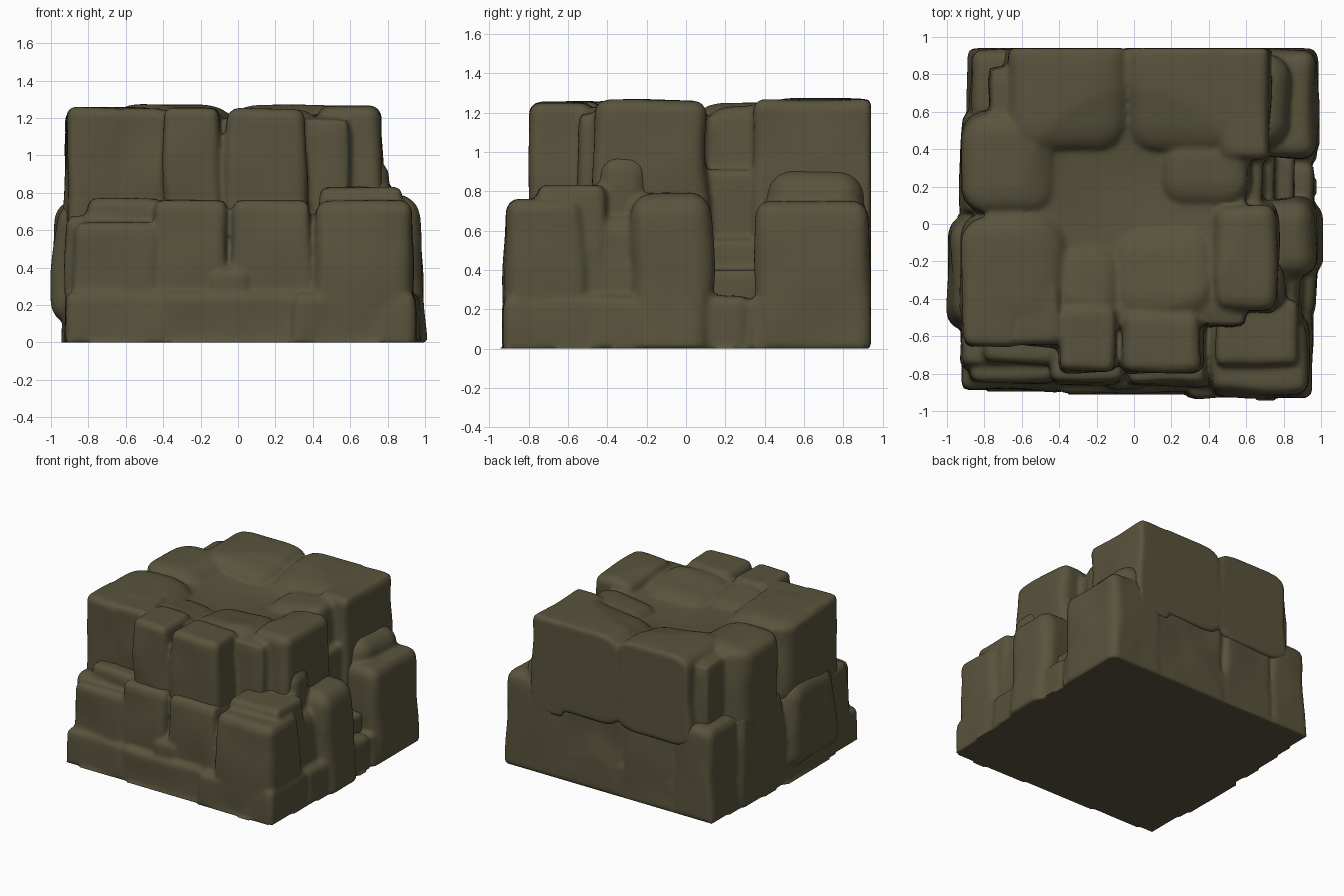
import bpy
import bmesh
from mathutils import Vector, noise

if "Cube" in bpy.data.objects:
    bpy.data.objects.remove(bpy.data.objects["Cube"], do_unlink=True)

stone = bpy.data.materials.new("dark_olive_stone")
stone.use_nodes = True
COLOUR = (0.10, 0.088, 0.046, 1)
stone.diffuse_color = COLOUR
stone.node_tree.nodes["Principled BSDF"].inputs["Base Color"].default_value = COLOUR
made = []


def dish(p):
    """Sink the middle of the plateau below its rim."""
    if p.z > 1:
        reach = min(1, (Vector((p.x, p.y - 0.12)).length / 0.6) ** 2)
        p.z -= 0.07 * (1 - reach) * min(1, (p.z - 1) * 8)


def rock(name, x, y, z, radius=0.045, taper=0.05, edge=None):
    """A rounded, tapered, uneven block; edge is the rounding height if it differs."""
    low, high = Vector((x[0], y[0], z[0])), Vector((x[1], y[1], z[1]))
    mid, half = (low + high) / 2, (high - low) / 2
    r = min(radius, min(half) * 0.9)
    round_by = Vector((r, r, edge or r))
    seed = Vector((len(made) * 3.7, len(made) * 1.3, 0))
    bm = bmesh.new()
    bmesh.ops.create_cube(bm, size=2)
    bmesh.ops.subdivide_edges(bm, edges=bm.edges[:], cuts=15, use_grid_fill=True)
    for v in bm.verts:
        p = Vector([c * h for c, h in zip(v.co, half)])
        inner = Vector([max(b - h, min(h - b, c)) for c, h, b in zip(p, half, round_by)])
        out = Vector([(c - i) / b for c, i, b in zip(p, inner, round_by)]).normalized()
        p = inner + out * round_by
        shrink = 1 - taper * p.z / half.z
        p = Vector((p.x * shrink, p.y * shrink, p.z)) + mid
        bump = noise.noise_vector(p * 3 + seed) * 0.022
        bump.z *= 0.4
        p += bump
        dish(p)
        p.y = min(0.94, p.y)
        p.z = max(0, p.z)
        v.co = p
    mesh = bpy.data.meshes.new(name)
    bm.to_mesh(mesh)
    bm.free()
    mesh.materials.append(stone)
    made.append(bpy.data.objects.new(name, mesh))
    bpy.context.collection.objects.link(made[-1])


def weld(name, parts):
    """Fuse a course of blocks into one skin with soft creases."""
    bpy.ops.object.select_all(action="DESELECT")
    for part in parts:
        part.select_set(True)
    course = parts[0]
    bpy.context.view_layer.objects.active = course
    bpy.ops.object.join()
    course.name = name
    skin = course.modifiers.new("skin", "REMESH")
    skin.mode = "VOXEL"
    skin.voxel_size = 0.016
    soften = course.modifiers.new("soften", "SMOOTH")
    soften.factor = 0.5
    soften.iterations = 3
    for modifier in (skin.name, soften.name):
        bpy.ops.object.modifier_apply(modifier=modifier)
    bpy.ops.object.shade_smooth()


# Base course around the foot
FOOT = (-.25, .27)
rock("base_slab", (-.86, .88), (-.86, .88), (-.2, .25), taper=0)
rock("base_front_left", (-.93, -.37), (-.89, -.4), FOOT, taper=.02)
rock("base_front_middle", (-.42, .33), (-.91, -.4), FOOT, taper=.02)
rock("base_front_right", (.28, .95), (-.93, -.4), FOOT, taper=.02)
rock("base_back_left", (-.88, -.56), (.56, .94), FOOT, taper=.02)
rock("base_back_middle", (-.58, .45), (.5, .93), FOOT, taper=.02)
rock("base_back_right", (.4, .97), (.32, .93), FOOT, taper=.02)
rock("base_left_front", (-.94, -.5), (-.5, .08), FOOT, taper=.02)
rock("base_left_back", (-.9, -.5), (.05, .6), FOOT, taper=.02)
rock("base_right_middle", (.5, .97), (-.5, .33), FOOT, taper=.02)

# Lower course, front
rock("lower_front_left_block", (-.88, -.41), (-.85, -.5), (-.1, .64))
rock("lower_front_left_ledge", (-.81, -.4), (-.75, -.4), (.1, .77))
rock("lower_front_middle_block", (-.45, -.05), (-.86, -.45), (-.1, .76))
rock("lower_front_centre_block", (-.04, .4), (-.87, -.45), (-.1, .76), taper=.07)
rock("small_front_stone", (-.15, .06), (-.89, -.7), (.1, .4))
rock("lower_front_wedge", (.28, .5), (-.82, -.4), (-.1, .62), taper=.1)
rock("lower_front_right_block", (.4, .94), (-.92, -.5), (-.1, .76), .07)
rock("lower_front_right_cap", (.43, .89), (-.76, -.4), (.2, .83))
rock("lower_front_right_flank", (.5, .9), (-.66, -.2), (-.1, .68), .1, .1)

# Lower course, sides and back
rock("lower_left_front_block", (-.99, -.55), (-.56, .04), (.1, .76), .12)
rock("lower_left_corner_block", (-.92, -.6), (-.78, -.4), (-.1, .68))
rock("lower_left_back_block", (-.92, -.5), (.03, .6), (-.1, .74))
rock("lower_back_left_block", (-.88, -.54), (.55, .94), (-.1, .73), .06)
rock("lower_back_middle_block", (-.56, -.08), (.55, .93), (-.1, .7))
rock("lower_back_right_block", (-.1, .62), (.55, .93), (-.1, .68))
rock("lower_right_back_block", (.5, .98), (.35, .94), (-.1, .75), .08)
rock("lower_right_back_shoulder", (.5, .84), (.4, .92), (.3, .9), .14, .08)
rock("lower_right_middle_block", (.5, .99), (-.28, .14), (-.1, .79), .11, .07)
rock("right_front_slope", (.45, .82), (-.46, -.18), (-.1, .98), .1, .1)
weld("lower_rocks", made[:])

# Stepped channel on the right, joined to the solid middle
first_upper = len(made)
rock("core", (-.78, .6), (-.55, .84), (-.2, 1.2), taper=0)
rock("channel_low_step", (.45, .86), (.08, .38), (.1, .4), .03)
rock("channel_middle_step", (.45, .76), (.08, .38), (.1, .55), .03)
rock("channel_high_step", (.4, .69), (.08, .38), (.3, .91), .03)

# Upper course forming the rim
rock("rim_back_left", (-.68, -.04), (.38, 1.05), (.55, 1.27), .17, .02, .08)
rock("rim_back_right", (-.05, .62), (.38, 1.05), (.55, 1.27), .17, .02, .08)
rock("rim_back_right_corner", (.45, .73), (.34, .96), (.5, 1.265), .05, .03)
rock("rim_left_back", (-.92, -.4), (.05, .6), (.6, 1.25), .15, .03, .07)
rock("rim_left_front", (-.93, -.38), (-.55, .05), (.6, 1.26), .15, .02, .06)
rock("rim_front_left_column", (-.91, -.61), (-.65, -.3), (.6, 1.26), taper=.02)
rock("rim_front_left_inner_column", (-.66, -.39), (-.65, -.3), (.6, 1.25), taper=.02)
rock("rim_front_middle_column", (-.4, -.09), (-.79, -.45), (.65, 1.26), taper=.03)
rock("rim_front_centre_column", (-.07, .37), (-.8, -.46), (.65, 1.25), .06, .05)
rock("rim_front_inner", (-.42, -.08), (-.52, -.1), (.8, 1.24), .13, edge=.07)
rock("rim_centre_inner", (-.12, .44), (-.52, 0), (.8, 1.25), .17, edge=.08)
rock("rim_right", (.42, .77), (-.47, .11), (.5, 1.265), .07, .03)
rock("rim_right_inner", (.14, .62), (.1, .46), (.8, 1.25), .14, edge=.07)
weld("upper_rocks", made[first_upper:])
